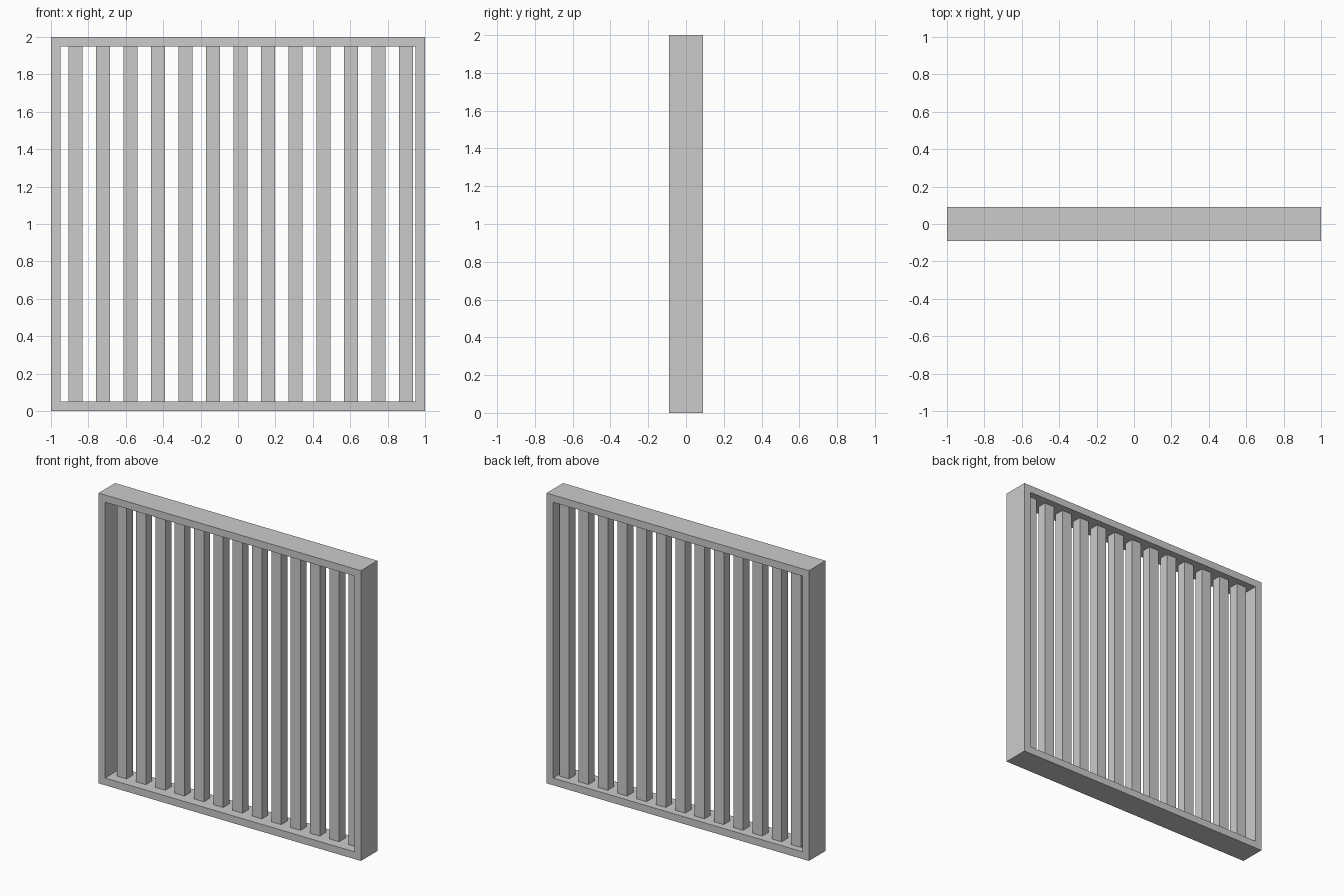
import bpy, bmesh

if "Cube" in bpy.data.objects:
    bpy.data.objects.remove(bpy.data.objects["Cube"])


def new_object(name, bm):
    mesh = bpy.data.meshes.new(name)
    bmesh.ops.recalc_face_normals(bm, faces=bm.faces)
    bm.to_mesh(mesh)
    bm.free()
    obj = bpy.data.objects.new(name, mesh)
    bpy.context.collection.objects.link(obj)
    return obj


def rect(x, z, y):
    return [(-x, y, 1 - z), (x, y, 1 - z), (x, y, 1 + z), (-x, y, 1 + z)]


# Frame: square ring of one continuous piece
HALF_DEPTH, THICK = 0.09, 0.05
bm = bmesh.new()
loops = [[bm.verts.new(p) for p in rect(s, s, y)]
         for s, y in ((1, -HALF_DEPTH), (1, HALF_DEPTH),
                      (1 - THICK, HALF_DEPTH), (1 - THICK, -HALF_DEPTH))]
for a, b in zip(loops, loops[1:] + loops[:1]):
    for i in range(4):
        j = (i + 1) % 4
        bm.faces.new((a[i], a[j], b[j], b[i]))
new_object("frame", bm)

# Vertical bars, set slightly to the right and back within the frame
COUNT, PITCH, WIDTH = 13, 0.1473, 0.075
Y0, Y1 = -0.024, 0.043
for n in range(COUNT):
    bm = bmesh.new()
    bmesh.ops.create_cube(bm, size=1)
    bmesh.ops.scale(bm, vec=(WIDTH, Y1 - Y0, 2 - 2 * THICK), verts=bm.verts)
    bar = new_object(f"bar_{n + 1:02d}", bm)
    bar.location = (0.014 + (n - 6) * PITCH, (Y0 + Y1) / 2, 1)
